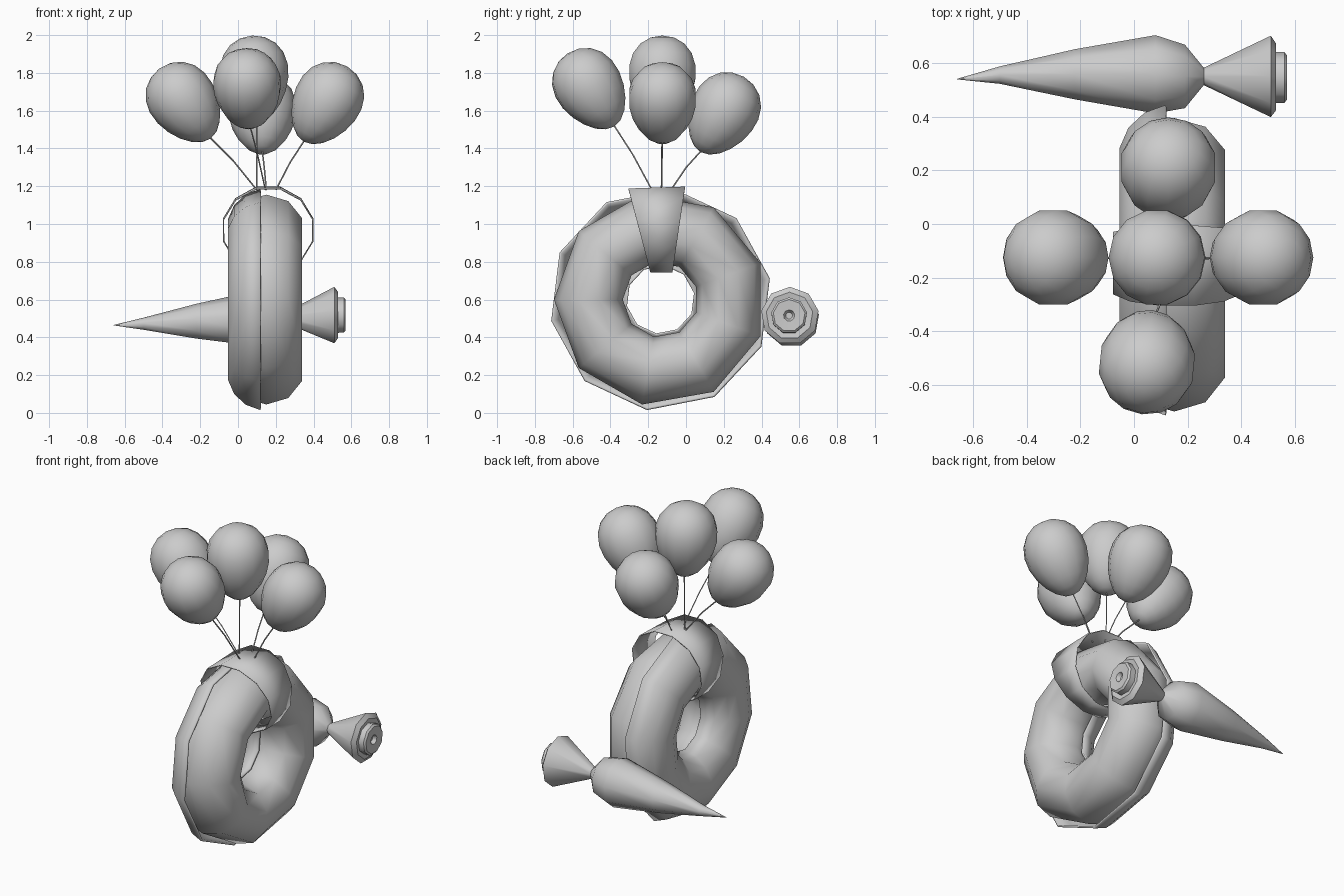
import bpy, bmesh, math
from mathutils import Vector

if "Cube" in bpy.data.objects:
    bpy.data.objects.remove(bpy.data.objects["Cube"])


def add_object(name, verts, faces, angle=40):
    me = bpy.data.meshes.new(name)
    me.from_pydata(verts, [], faces)
    bm = bmesh.new()
    bm.from_mesh(me)
    bmesh.ops.recalc_face_normals(bm, faces=bm.faces)
    bm.to_mesh(me)
    bm.free()
    ob = bpy.data.objects.new(name, me)
    bpy.context.collection.objects.link(ob)
    bpy.ops.object.select_all(action='DESELECT')
    ob.select_set(True)
    bpy.context.view_layer.objects.active = ob
    bpy.ops.object.shade_smooth_by_angle(angle=math.radians(angle))
    return ob


def grid_faces(rows, cols, wrap_rows, wrap_cols):
    return [(i * cols + j, ((i + 1) % rows) * cols + j,
             ((i + 1) % rows) * cols + (j + 1) % cols, i * cols + (j + 1) % cols)
            for i in range(rows if wrap_rows else rows - 1)
            for j in range(cols if wrap_cols else cols - 1)]


def sweep_ring(name, section, n, start, closed):
    """Sweep (radius, x) section points around the ring's x-parallel axis."""
    verts = []
    for i in range(n):
        a = math.radians(start) + math.tau * i / n
        verts += [(x, -0.135 + r * math.cos(a), 0.6 + r * math.sin(a)) for r, x in section]
    return add_object(name, verts, grid_faces(n, len(section), True, closed), 60)


# Ring dough
dough = [(0.382 + 0.182 * math.cos(math.tau * k / 10),
          0.15 + 0.198 * math.sin(math.tau * k / 10)) for k in range(10)]
sweep_ring("ring_dough", dough, 9, 20, True)

# Icing shell on the left half of the ring
icing = []
for k in range(8):
    a = math.radians(-9 - 162 * k / 7)
    icing.append((0.385 + 0.207 * math.cos(a), 0.15 + 0.208 * math.sin(a)))
shell = sweep_ring("ring_icing", icing, 10, -97, False)
mod = shell.modifiers.new("thickness", 'SOLIDIFY')
mod.thickness = 0.012

# Tapered band wrapped round the top of the ring
verts = []
N = 12
for k in range(N):
    a = math.tau * (k + 0.5) / N
    x, z = 0.16 + 0.247 * math.cos(a), 0.97 + 0.236 * math.sin(a)
    t = (z - 0.74) / 0.46
    half = 0.058 + 0.092 * t
    mid = -0.13 - 0.025 * t
    verts += [(x, mid - half, z - 0.01 * t), (x, mid + half, z)]
band = add_object("top_band", verts, grid_faces(N, 2, True, False))
mod = band.modifiers.new("thickness", 'SOLIDIFY')
mod.thickness = 0.006

# Lathed cone with flared tail: (x, radius, y centre)
profile = [(-0.66, 0.001, 0.54), (-0.50, 0.033, 0.555), (-0.22, 0.095, 0.558),
           (0.08, 0.148, 0.558), (0.19, 0.12, 0.55), (0.26, 0.033, 0.55),
           (0.51, 0.154, 0.55), (0.53, 0.125, 0.548), (0.525, 0.096, 0.546),
           (0.56, 0.096, 0.546), (0.57, 0.085, 0.546), (0.567, 0.03, 0.546),
           (0.545, 0.018, 0.546)]
S = 9
verts = []
for x, r, y in profile:
    zc = 0.492 + 0.042 * x
    for j in range(S):
        a = math.tau * (j + 0.25) / S
        verts.append((x, y + r * math.cos(a), zc + r * math.sin(a)))
last = (len(profile) - 1) * S
faces = grid_faces(len(profile), S, False, True)
faces += [tuple(range(S)), tuple(range(last, last + S))]
add_object("cone_and_flare", verts, faces, 42)

# Balloons and strings: name, centre, tilt (degrees), lean direction in xy
balloons = [("left", (-0.28, -0.125, 1.638), 36, (-1, 0)),
            ("right", (0.463, -0.125, 1.635), 30, (1, 0)),
            ("centre", (0.088, -0.125, 1.768), 3, (-1, 0)),
            ("front", (0.05, -0.503, 1.71), 33, (-0.1, -1)),
            ("back", (0.128, 0.192, 1.58), 30, (0, 1))]
for name, c, tilt, lean in balloons:
    s = math.sin(math.radians(tilt))
    d = Vector((lean[0] * s, lean[1] * s, math.cos(math.radians(tilt)))).normalized()
    rot = d.to_track_quat('Z', 'Y')
    bm = bmesh.new()
    bmesh.ops.create_uvsphere(bm, u_segments=14, v_segments=10, radius=1)
    for v in bm.verts:
        w = 0.179 * (1 + 0.17 * v.co.z)
        v.co = Vector(c) + rot @ Vector((v.co.x * w, v.co.y * w, v.co.z * 0.23))
    me = bpy.data.meshes.new("tmp")
    bm.to_mesh(me)
    bm.free()
    add_object(name + "_balloon", [v.co[:] for v in me.vertices],
               [tuple(p.vertices) for p in me.polygons], 80)
    bpy.data.meshes.remove(me)

    # String from the balloon's lower tip to the band
    p0 = Vector(c) - d * 0.22
    p2 = Vector((0.15 + 0.05 * lean[0], -0.13 + 0.05 * lean[1], 1.18))
    p1 = (p0 + p2) / 2 + Vector((0, 0, 0.015))
    cu = bpy.data.curves.new(name + "_string", 'CURVE')
    cu.dimensions = '3D'
    cu.bevel_depth = 0.004
    cu.bevel_resolution = 0
    sp = cu.splines.new('POLY')
    sp.points.add(2)
    for pt, p in zip(sp.points, (p0, p1, p2)):
        pt.co = (*p, 1)
    bpy.context.collection.objects.link(bpy.data.objects.new(name + "_string", cu))
